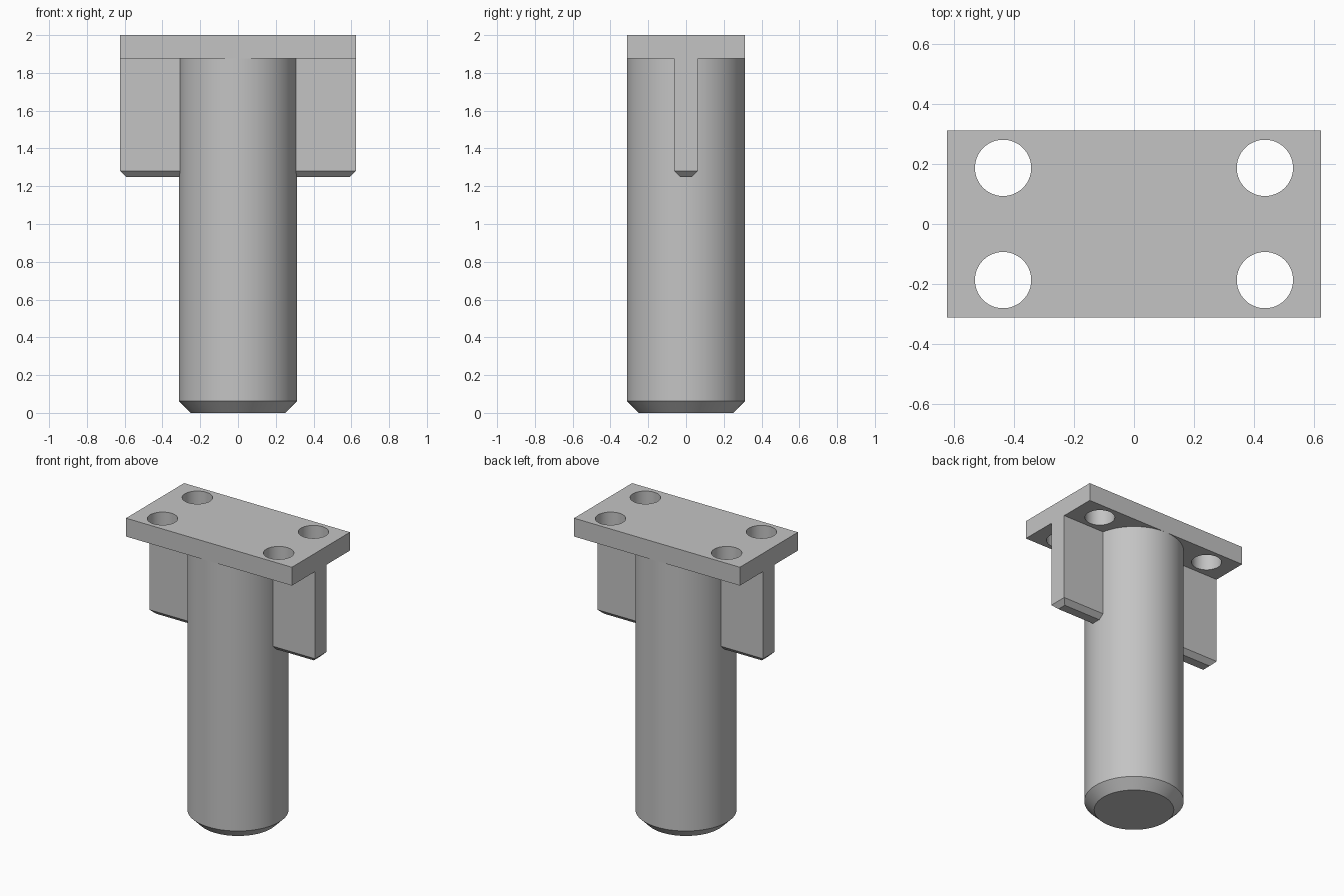
import bpy
import bmesh
import math

old = bpy.data.objects.get("Cube")
if old:
    bpy.data.objects.remove(old, do_unlink=True)

RADIUS = 0.3125
HALF_LENGTH = 0.625
PLATE_BOTTOM = 1.875
SEGMENTS = 96

grey = bpy.data.materials.new("plain_grey")
grey.use_nodes = True
colour = (0.55, 0.55, 0.55, 1)
grey.diffuse_color = colour
grey.node_tree.nodes["Principled BSDF"].inputs["Base Color"].default_value = colour


def finish(name, bm):
    """Turn a bmesh into a shaded object."""
    bmesh.ops.recalc_face_normals(bm, faces=bm.faces)
    mesh = bpy.data.meshes.new(name)
    bm.to_mesh(mesh)
    bm.free()
    mesh.materials.append(grey)
    obj = bpy.data.objects.new(name, mesh)
    bpy.context.collection.objects.link(obj)
    return obj


def smooth(obj):
    bpy.ops.object.select_all(action="DESELECT")
    obj.select_set(True)
    bpy.context.view_layer.objects.active = obj
    bpy.ops.object.shade_smooth_by_angle(angle=math.radians(30))


def box(low, high):
    bm = bmesh.new()
    bmesh.ops.create_cube(bm, size=1)
    for v in bm.verts:
        v.co = [b if c > 0 else a for c, a, b in zip(v.co, low, high)]
    return bm


def chamfer_bottom(bm, offset):
    """Flat chamfer around the lowest face."""
    base = min(v.co.z for v in bm.verts)
    edges = [e for e in bm.edges if all(v.co.z < base + 0.001 for v in e.verts)]
    bmesh.ops.bevel(bm, geom=edges, offset=offset, segments=1, affect="EDGES")


def cylinder(radius, low, high, x=0, y=0):
    bm = bmesh.new()
    bmesh.ops.create_cone(bm, cap_ends=True, segments=SEGMENTS, radius1=radius,
                          radius2=radius, depth=high - low)
    bmesh.ops.translate(bm, verts=bm.verts, vec=(x, y, (low + high) / 2))
    return bm


# Round shaft with a chamfered foot
bm = cylinder(RADIUS, 0, PLATE_BOTTOM)
chamfer_bottom(bm, 0.0625)
smooth(finish("shaft", bm))

# Side fins, rooted inside the shaft
for name, side in (("left_fin", 1), ("right_fin", -1)):
    ends = sorted((side * 0.2, side * HALF_LENGTH))
    bm = box((ends[0], -0.0625, 1.25), (ends[1], 0.0625, PLATE_BOTTOM))
    chamfer_bottom(bm, 0.03125)
    finish(name, bm)

# Mounting plate with four through holes
plate = finish("mounting_plate", box((-HALF_LENGTH, -RADIUS, PLATE_BOTTOM),
                                     (HALF_LENGTH, RADIUS, 2)))
for x in (-0.4375, 0.4375):
    for y in (-0.1875, 0.1875):
        cutter = finish("hole_cutter", cylinder(0.094, 1.8, 2.1, x, y))
        cutter.hide_render = True
        bpy.context.view_layer.objects.active = plate
        cut = plate.modifiers.new("hole", "BOOLEAN")
        cut.operation = "DIFFERENCE"
        cut.solver = "EXACT"
        cut.object = cutter
        bpy.ops.object.modifier_apply(modifier=cut.name)
        bpy.data.objects.remove(cutter, do_unlink=True)
smooth(plate)
